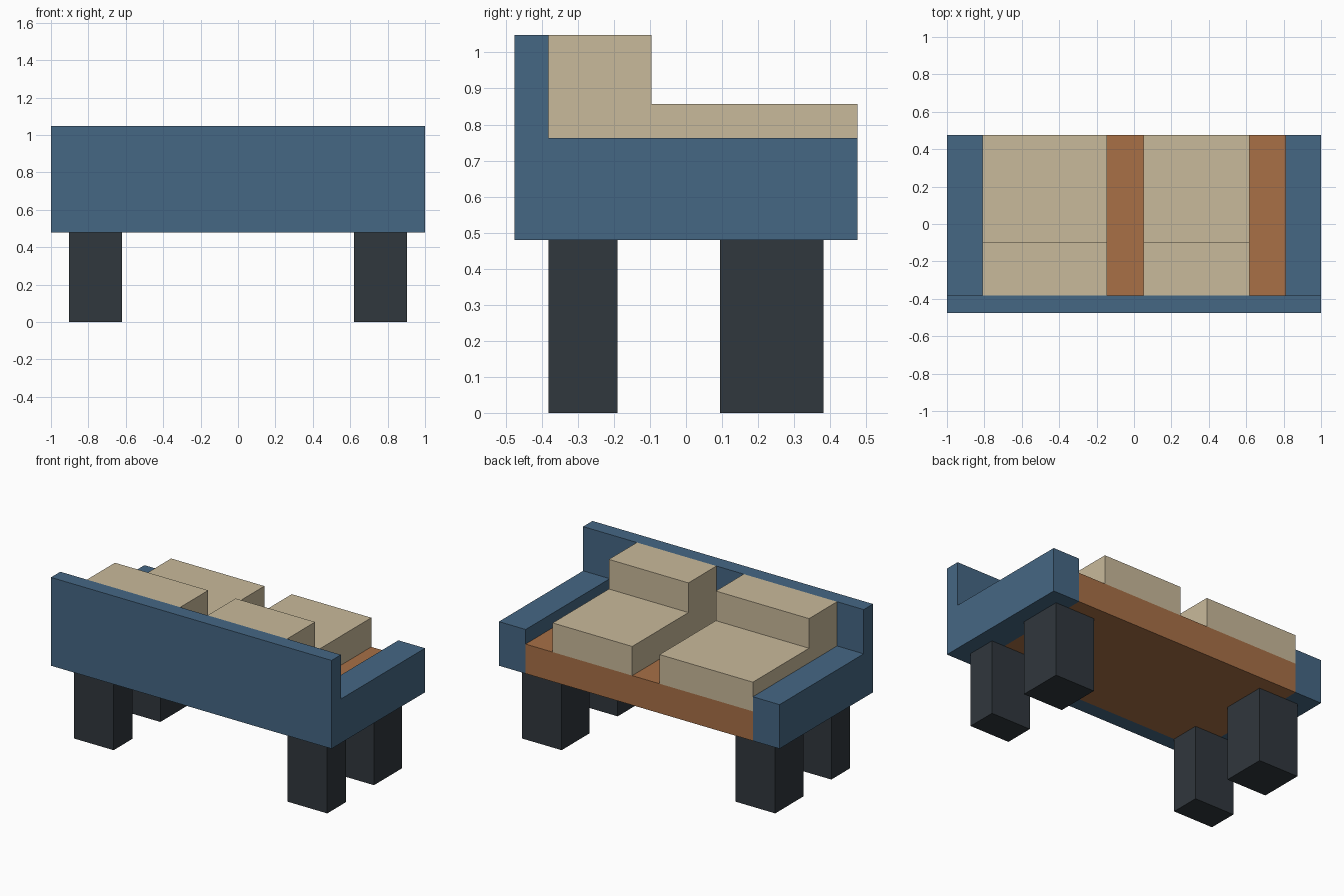
import bpy
import bmesh

cube = bpy.data.objects.get("Cube")
if cube:
    bpy.data.objects.remove(cube, do_unlink=True)


def make_material(name, srgb):
    # Convert 0-255 sRGB to linear
    lin = [((c / 255 + 0.055) / 1.055) ** 2.4 for c in srgb] + [1.0]
    mat = bpy.data.materials.new(name)
    mat.use_nodes = True
    mat.diffuse_color = lin
    bsdf = next(n for n in mat.node_tree.nodes if n.type == 'BSDF_PRINCIPLED')
    bsdf.inputs["Base Color"].default_value = lin
    bsdf.inputs["Roughness"].default_value = 0.8
    return mat


blue = make_material("blue fabric", (69, 103, 132))
tan = make_material("tan cushion", (201, 186, 155))
brown = make_material("brown wood", (168, 112, 70))
dark = make_material("dark leg", (48, 55, 61))


def prism(name, profile, x0, x1, mat):
    """Extrude a (y, z) profile from x0 to x1."""
    bm = bmesh.new()
    face = bm.faces.new([bm.verts.new((x0, y, z)) for y, z in profile])
    out = bmesh.ops.extrude_face_region(bm, geom=[face])
    moved = [v for v in out["geom"] if isinstance(v, bmesh.types.BMVert)]
    bmesh.ops.translate(bm, verts=moved, vec=(x1 - x0, 0, 0))
    bmesh.ops.recalc_face_normals(bm, faces=bm.faces[:])
    mesh = bpy.data.meshes.new(name)
    bm.to_mesh(mesh)
    bm.free()
    mesh.materials.append(mat)
    obj = bpy.data.objects.new(name, mesh)
    bpy.context.collection.objects.link(obj)
    return obj


def box(name, x, y, z, mat):
    profile = [(y[0], z[0]), (y[1], z[0]), (y[1], z[1]), (y[0], z[1])]
    return prism(name, profile, x[0], x[1], mat)


# Key levels
BACK, INNER, OPEN = -0.476, -0.381, 0.476
BASE, SEAT, ARM, PAD, TOP = 0.479, 0.669, 0.763, 0.857, 1.048

# Frame
box("backrest", (-1, 1), (BACK, INNER), (BASE, TOP), blue)
box("seat", (-0.81, 0.81), (INNER, OPEN), (BASE, SEAT), brown)

# Arms and legs on both sides
for side, s in (("left", 1), ("right", -1)):
    box(f"{side}_arm", sorted((0.81 * s, s)), (INNER, OPEN), (BASE, ARM), blue)
    leg_x = sorted((0.62 * s, 0.903 * s))
    box(f"{side}_narrow_leg", leg_x, (INNER, -0.19), (0, BASE), dark)
    box(f"{side}_wide_leg", leg_x, (0.095, 0.381), (0, BASE), dark)

# L-shaped cushions
cushion = [(INNER, SEAT), (OPEN, SEAT), (OPEN, PAD),
           (-0.096, PAD), (-0.096, TOP), (INNER, TOP)]
prism("right_cushion", cushion, -0.81, -0.145, tan)
prism("left_cushion", cushion, 0.05, 0.617, tan)
